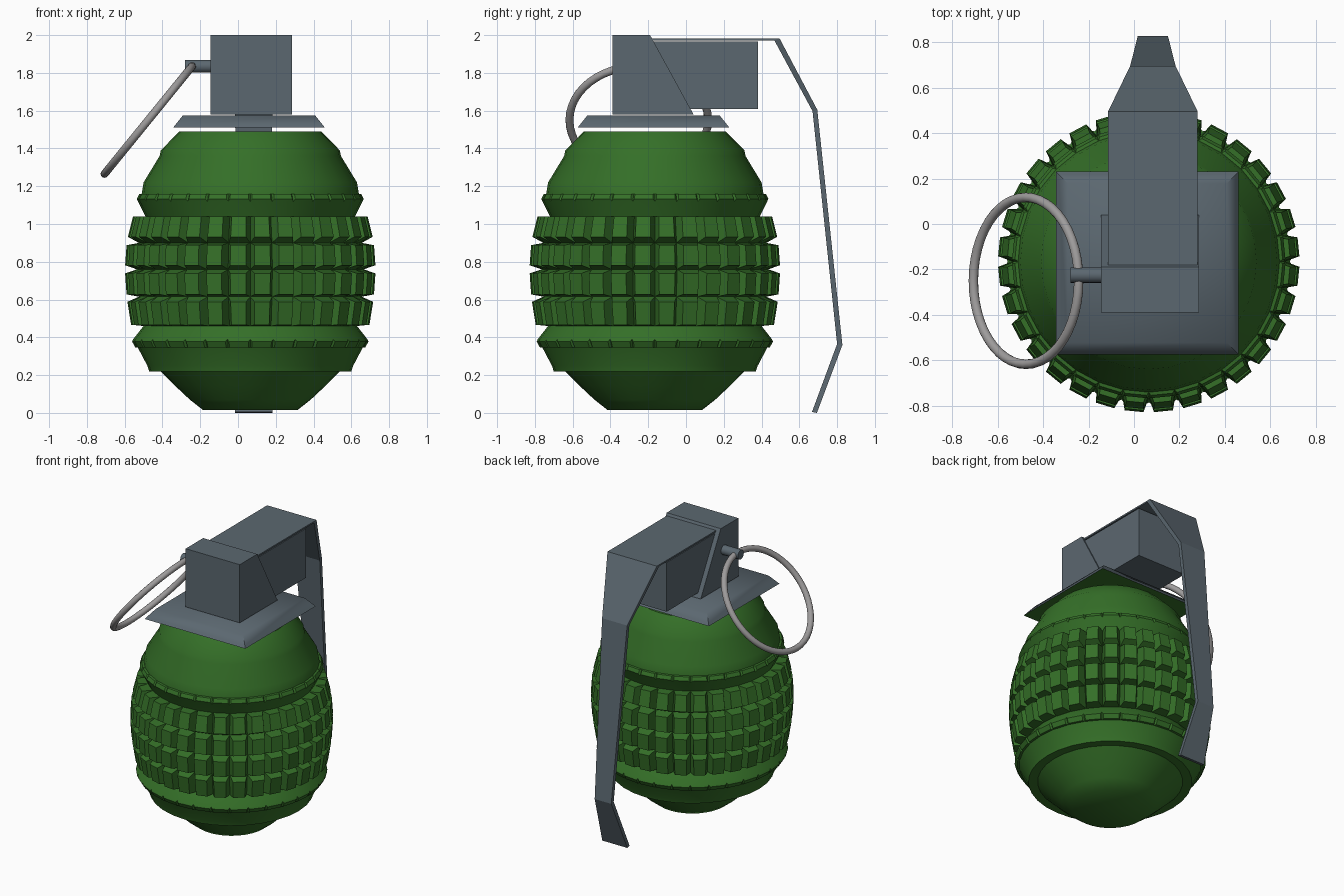
import bpy, bmesh, math
from mathutils import Vector, Matrix

if "Cube" in bpy.data.objects:
    bpy.data.objects.remove(bpy.data.objects["Cube"])


def material(name, rgb):
    m = bpy.data.materials.new(name)
    m.diffuse_color = (*rgb, 1)
    m.use_nodes = True
    m.node_tree.nodes["Principled BSDF"].inputs["Base Color"].default_value = m.diffuse_color
    return m


GREEN = material("green paint", (0.035, 0.16, 0.021))
STEEL = material("blue grey steel", (0.105, 0.137, 0.162))
WIRE = material("light grey wire", (0.34, 0.33, 0.33))

CX, CY = 0.065, -0.165    # body axis
LX = 0.083                # lever and head centre line


def finish(bm, name, mats, smooth=None):
    bmesh.ops.recalc_face_normals(bm, faces=bm.faces)
    me = bpy.data.meshes.new(name)
    bm.to_mesh(me)
    bm.free()
    for m in mats:
        me.materials.append(m)
    if smooth:
        me.shade_smooth()
        me.set_sharp_from_angle(angle=math.radians(smooth))
    ob = bpy.data.objects.new(name, me)
    bpy.context.collection.objects.link(ob)
    return ob


def loft(bm, sections):
    """Skin closed cross-sections one after another and cap both ends."""
    rings = [[bm.verts.new(p) for p in s] for s in sections]
    n = len(rings[0])
    for a, b in zip(rings, rings[1:]):
        for i in range(n):
            j = (i + 1) % n
            bm.faces.new((a[i], a[j], b[j], b[i]))
    bm.faces.new(rings[0][::-1])
    bm.faces.new(rings[-1])


def extrude_x(name, yz, x0, x1):
    bm = bmesh.new()
    loft(bm, [[(x, y, z) for y, z in yz] for x in (x0, x1)])
    return finish(bm, name, [STEEL])


# body: turned profile (radius, height), then studs raised on the middle rows
profile = [(0.25, 0.015), (0.32, 0.07), (0.40, 0.145), (0.475, 0.22),
           (0.535, 0.22), (0.545, 0.25), (0.595, 0.345), (0.62, 0.39),
           (0.565, 0.46), (0.59, 0.615), (0.60, 0.76), (0.59, 0.90),
           (0.555, 1.04), (0.595, 1.12), (0.575, 1.16), (0.565, 1.22),
           (0.48, 1.36), (0.474, 1.39), (0.375, 1.49)]
N = 32
bm = bmesh.new()
loft(bm, [[(CX + r * math.cos(2 * math.pi * i / N),
            CY + r * math.sin(2 * math.pi * i / N), z) for i in range(N)]
          for r, z in profile])
bmesh.ops.recalc_face_normals(bm, faces=bm.faces)


def raise_studs(z0, z1, inset, depth):
    row = [f for f in bm.faces if z0 < f.calc_center_median().z < z1 and len(f.verts) == 4]
    bmesh.ops.inset_individual(bm, faces=row, thickness=inset, depth=depth)


raise_studs(1.12, 1.16, 0.012, 0.012)
raise_studs(0.345, 0.39, 0.012, 0.012)
raise_studs(0.46, 1.04, 0.024, 0.066)
finish(bm, "body", [GREEN], 42)

# collar: square plate with sloped edge, green underneath
bm = bmesh.new()
loft(bm, [[(0.058 + sx * h, -0.172 + sy * h, z)
           for sx, sy in ((-1, -1), (1, -1), (1, 1), (-1, 1))]
          for h, z in ((0.402, 1.51), (0.39, 1.525), (0.35, 1.575))])
bmesh.ops.recalc_face_normals(bm, faces=bm.faces)
for f in bm.faces:
    f.material_index = 1 if f.normal.z < -0.9 else 0
finish(bm, "collar", [STEEL, GREEN], 60)

# head: slanted front block and rear block
extrude_x("head_front", [(-0.39, 1.58), (0.04, 1.58), (-0.19, 2.0), (-0.39, 2.0)], -0.145, 0.287)
extrude_x("head_rear", [(-0.25, 1.61), (0.38, 1.61), (0.38, 1.965), (-0.25, 1.965)], -0.112, 0.278)

# lever: bent strip of changing width; outer (y, z), inner (y, z), half width
strip = [((-0.20, 1.983), (-0.20, 1.972), 0.197),
         ((0.495, 1.983), (0.468, 1.972), 0.197),
         ((0.695, 1.605), (0.670, 1.597), 0.10),
         ((0.828, 0.36), (0.800, 0.365), 0.066),
         ((0.693, 0.0), (0.667, 0.005), 0.10)]
bm = bmesh.new()
loft(bm, [[(LX - w, *o), (LX + w, *o), (LX + w, *i), (LX - w, *i)] for o, i, w in strip])
finish(bm, "lever", [STEEL])

# pin
bm = bmesh.new()
bmesh.ops.create_cone(bm, cap_ends=True, segments=16, radius1=0.034, radius2=0.034, depth=0.16,
                      matrix=Matrix.Translation((-0.2, -0.225, 1.835)) @ Matrix.Rotation(math.pi / 2, 4, 'Y'))
finish(bm, "pin", [STEEL], 40)

# pull ring, tilted down to the left
bpy.ops.mesh.primitive_torus_add(major_segments=48, minor_segments=12, major_radius=0.367,
                                 minor_radius=0.021, location=(-0.475, -0.25, 1.55),
                                 rotation=(0, -math.atan2(0.59, 0.48), 0))
ring = bpy.context.object
ring.name = "pull_ring"
ring.data.materials.append(WIRE)
ring.data.shade_smooth()
